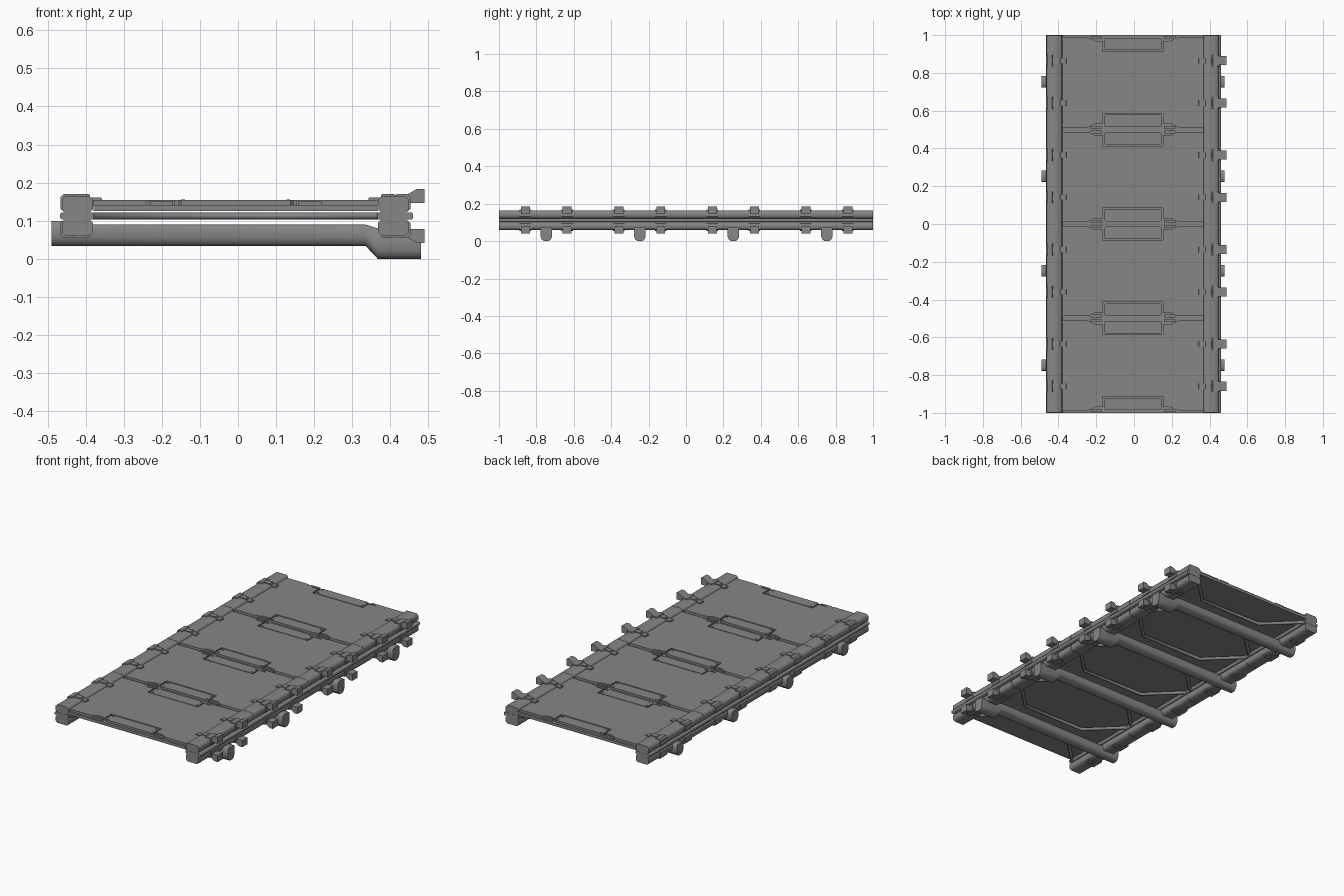
import bpy, bmesh, math

cube = bpy.data.objects.get("Cube")
if cube:
    bpy.data.objects.remove(cube)

grey = bpy.data.materials.new("plain grey")
grey.use_nodes = True
COLOUR = (0.24, 0.24, 0.24, 1)
grey.diffuse_color = COLOUR
grey.node_tree.nodes["Principled BSDF"].inputs["Base Color"].default_value = COLOUR

MID = 0.1125          # height of the mirror plane between upper and lower rails
CX = -0.006           # centre line of the deck
PANELS = [-0.75, -0.25, 0.25, 0.75]


def loft(name, rings, smooth=False):
    """Skin a list of equal-length rings and cap both ends."""
    bm = bmesh.new()
    loops = [[bm.verts.new(p) for p in ring] for ring in rings]
    n = len(loops[0])
    for a, b in zip(loops, loops[1:]):
        for i in range(n):
            j = (i + 1) % n
            bm.faces.new((a[i], a[j], b[j], b[i]))
    bm.faces.new(loops[0])
    bm.faces.new(loops[-1])
    bmesh.ops.recalc_face_normals(bm, faces=bm.faces)
    mesh = bpy.data.meshes.new(name)
    bm.to_mesh(mesh)
    bm.free()
    if smooth:
        mesh.shade_smooth()
        mesh.set_sharp_from_angle(angle=math.radians(55))
    mesh.materials.append(grey)
    obj = bpy.data.objects.new(name, mesh)
    bpy.context.collection.objects.link(obj)


def along_y(name, profile, y0, y1, smooth=False):
    loft(name, [[(x, y, z) for x, z in profile] for y in (y0, y1)], smooth)


def along_z(name, outline, z0, z1):
    loft(name, [[(x, y, z) for x, y in outline] for z in (z0, z1)])


def box(name, x0, x1, y0, y1, z0, z1):
    along_z(name, [(x0, y0), (x1, y0), (x1, y1), (x0, y1)], z0, z1)


def octagon(x0, x1, z0, z1, c):
    return [(x0 + c, z0), (x1 - c, z0), (x1, z0 + c), (x1, z1 - c),
            (x1 - c, z1), (x0 + c, z1), (x0, z1 - c), (x0, z0 + c)]


def flip(profile, lower):
    return [(x, 2 * MID - z) if lower else (x, z) for x, z in profile]


def pipe(name, points, radius):
    curve = bpy.data.curves.new(name, "CURVE")
    curve.dimensions = "3D"
    curve.bevel_depth = radius
    curve.bevel_resolution = 2
    curve.use_fill_caps = True
    spline = curve.splines.new("POLY")
    spline.points.add(len(points) - 1)
    for sp, p in zip(spline.points, points):
        sp.co = (*p, 1)
    curve.materials.append(grey)
    obj = bpy.data.objects.new(name, curve)
    bpy.context.collection.objects.link(obj)


# Deck panels: base slab, notched top sheet, edge plates and their screws
half_edge = [(0.373, 0.012), (0.24, 0.012), (0.2, 0.03), (0.16, 0.03),
             (0.16, 0.086), (-0.16, 0.086), (-0.16, 0.03), (-0.2, 0.03),
             (-0.24, 0.012), (-0.373, 0.012)]
for yc in PANELS:
    box("panel_base", CX - 0.373, CX + 0.373, yc - 0.25, yc + 0.25, 0.126, 0.142)
    outline = [(CX + x, yc + 0.25 - d) for x, d in half_edge]
    outline += [(CX + x, yc - 0.25 + d) for x, d in reversed(half_edge)]
    along_z("panel_top", outline, 0.141, 0.155)
    for s in (-1, 1):
        edge = yc + s * 0.25
        ya, yb = sorted((edge - s * 0.014, edge - s * 0.08))
        plate = [(CX + x, y) for x, y in octagon(-0.152, 0.152, ya, yb, 0.008)]
        along_z("edge_plate", plate, 0.141, 0.154)
        for sx in (-1, 1):
            for y in (ya + 0.013, yb - 0.013):
                x = CX + sx * 0.138
                along_z("plate_screw", octagon(x - .005, x + .005, y - .005, y + .005, .003),
                        0.153, 0.156)
            # latch bar lying in the joint groove
            xa, xb = sorted((CX + sx * 0.165, CX + sx * 0.225))
            ya2, yb2 = sorted((edge - s * 0.006, edge - s * 0.02))
            box("joint_latch", xa, xb, ya2, yb2, 0.141, 0.152)

# Side rails: upper and lower tubes in four lengths with a flat strip between
rails = {"left": (0.367, 0.449), "right": (-0.462, -0.38)}
strips = {"left": (0.365, 0.46), "right": (-0.467, -0.378)}
for side, (x0, x1) in rails.items():
    sx0, sx1 = strips[side]
    along_y(side + "_strip", octagon(sx0, sx1, 0.103, 0.122, 0.004), -1, 1, True)
    for lower in (False, True):
        level = "lower" if lower else "upper"
        for yc in PANELS:
            along_y(f"{side}_{level}_rail", flip(octagon(x0, x1, 0.121, 0.165, 0.01), lower),
                    yc - 0.249, yc + 0.249, True)
            for s in (-1, 1):
                y = yc + s * 0.112 + 0.003
                # clamp block on the outer half of the rail
                outer = (x1 - 0.04, x1 + 0.004) if side == "left" else (x0 - 0.004, x0 + 0.035)
                along_y(f"{side}_{level}_clamp",
                        flip(octagon(*outer, 0.124, 0.17, 0.008), lower), y - 0.031, y + 0.031)
                # finger across the rail top
                finger = (0.375, 0.415) if side == "left" else (-0.435, -0.388)
                along_y(f"{side}_{level}_finger",
                        flip(octagon(*finger, 0.15, 0.17, 0.004), lower), y - 0.015, y + 0.015)
                # foot of the finger resting on the deck
                if not lower:
                    foot = (0.342, 0.375) if side == "left" else (-0.39, -0.357)
                    along_y(side + "_finger_foot", octagon(*foot, 0.14, 0.161, 0.003),
                            y - 0.015, y + 0.015)
                # outward bracket on the left side only
                if side == "left":
                    hook = [(0.435, 0.146), (0.489, 0.146), (0.489, 0.184),
                            (0.47, 0.184), (0.435, 0.163)]
                    along_y(f"{level}_bracket", flip(hook, lower), y - 0.024, y + 0.024)

# Bent pipes bracing the underside of each panel
for yc in PANELS:
    for s in (-1, 1):
        bend = [(0.38, 0.235), (0.2, 0.06), (-0.2, 0.06), (-0.38, 0.235)]
        pipe("underside_brace", [(CX + x, yc + s * y, MID) for x, y in bend], 0.0095)

# Cross beams with rounded undersides, stepping down at the left end
stations = [(-0.49, 0.034, 0.1), (-0.457, 0.034, 0.1), (-0.456, 0.034, 0.09),
            (0.335, 0.034, 0.09), (0.367, 0, 0.08), (0.48, 0, 0.075)]
half_section = [(0.013, 0), (0.024, 0.009), (0.03, 0.022)]
for yc in PANELS:
    rings = []
    for x, z0, z1 in stations:
        right = [(w, z0 + h) for w, h in half_section] + [(0.03, z1 - 0.006), (0.024, z1)]
        section = right + [(-w, z) for w, z in reversed(right)]
        rings.append([(x, yc + 0.003 + w, z) for w, z in section])
    loft("cross_beam", rings, True)
